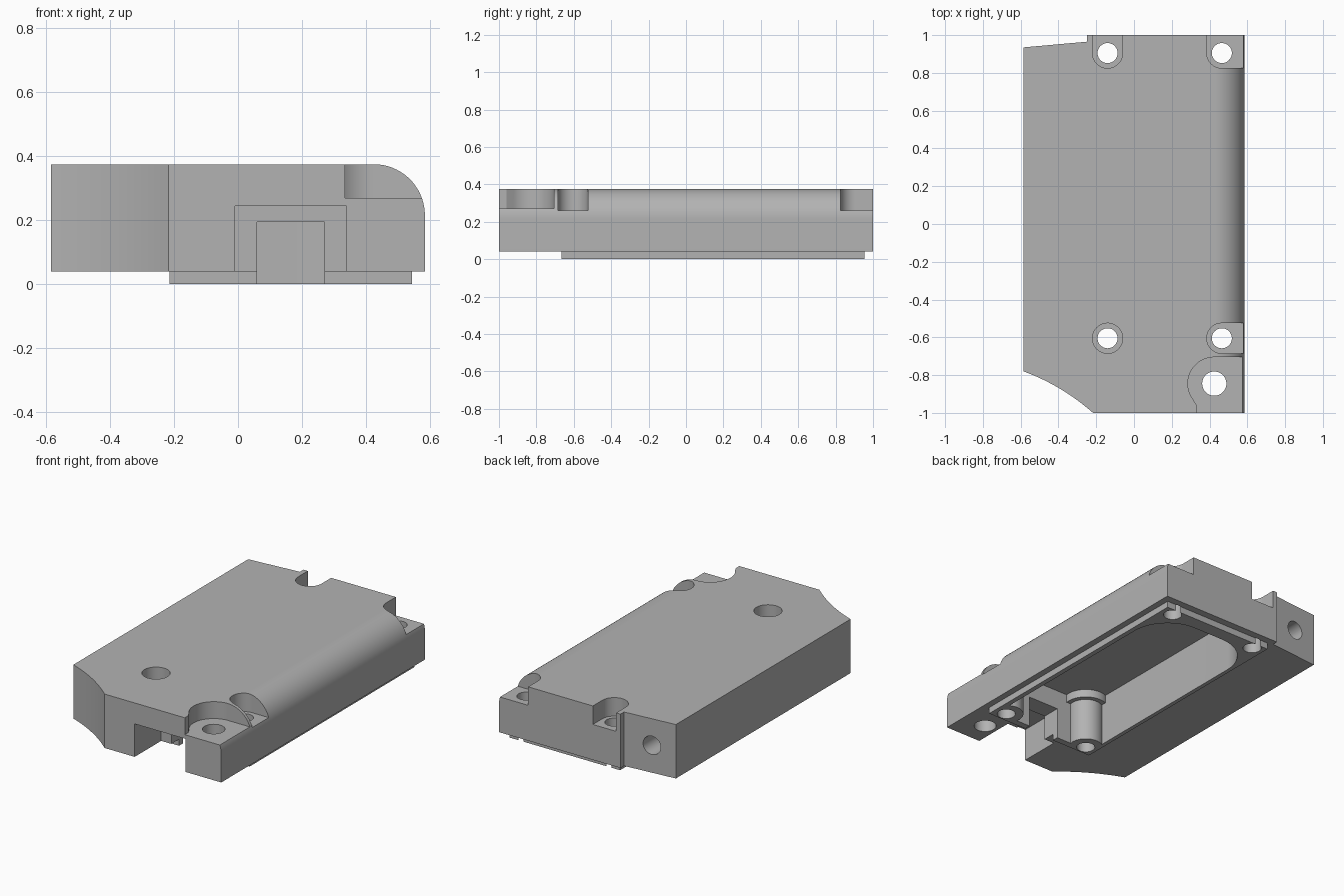
import bpy, bmesh, math
from mathutils import Vector

if "Cube" in bpy.data.objects:
    bpy.data.objects.remove(bpy.data.objects["Cube"])

grey = bpy.data.materials.new("mid_grey")
grey.diffuse_color = (0.45, 0.45, 0.45, 1)
grey.use_nodes = True
grey.node_tree.nodes["Principled BSDF"].inputs["Base Color"].default_value = grey.diffuse_color


def prism(name, pts, lo, hi, axis="z"):
    """Extrude a 2D outline along z (points are x, y) or along y (points are x, z)."""
    bm = bmesh.new()
    place = (lambda a, b: (a, b, lo)) if axis == "z" else (lambda a, b: (a, lo, b))
    face = bm.faces.new([bm.verts.new(place(a, b)) for a, b in pts])
    ext = bmesh.ops.extrude_face_region(bm, geom=[face])
    move = Vector((0, 0, hi - lo)) if axis == "z" else Vector((0, hi - lo, 0))
    bmesh.ops.translate(bm, vec=move, verts=[v for v in ext["geom"] if isinstance(v, bmesh.types.BMVert)])
    bmesh.ops.recalc_face_normals(bm, faces=bm.faces)
    mesh = bpy.data.meshes.new(name)
    bm.to_mesh(mesh)
    bm.free()
    ob = bpy.data.objects.new(name, mesh)
    bpy.context.collection.objects.link(ob)
    mesh.materials.append(grey)
    return ob


def arc(cx, cy, r, a0, a1, n=24):
    steps = [math.radians(a0 + (a1 - a0) * i / n) for i in range(n + 1)]
    return [(cx + r * math.cos(t), cy + r * math.sin(t)) for t in steps]


def circle(cx, cy, r):
    return arc(cx, cy, r, 0, 360, 48)[:-1]


def rect(x0, x1, y0, y1):
    return [(x0, y0), (x1, y0), (x1, y1), (x0, y1)]


def combine(target, tool, operation="DIFFERENCE"):
    mod = target.modifiers.new("combine", "BOOLEAN")
    mod.operation, mod.object, mod.solver = operation, tool, "EXACT"
    bpy.context.view_layer.objects.active = target
    bpy.ops.object.modifier_apply(modifier=mod.name)
    bpy.data.objects.remove(tool)


# Main block with a stepped back edge and a scooped front left corner
scoop = []
for i in range(13):
    t = i / 12
    bow = 0.08 * t * (1 - t)
    scoop.append((-0.585 + 0.368 * t + bow * 0.51, -0.78 - 0.22 * t + bow * 0.86))
housing = prism("housing", scoop + [(0.585, -1), (0.585, 1), (-0.25, 1), (-0.25, 0.965), (-0.585, 0.935)],
                0.04, 0.375)

# Shallow locating flange underneath
combine(housing, prism("flange", rect(-0.215, 0.545, -0.665, 0.955), 0, 0.06), "UNION")

# Rounded upper right edge
combine(housing, prism("edge_round", arc(0.425, 0.215, 0.16, 0, 90) + [(0.425, 0.5), (0.7, 0.5), (0.7, 0.215)],
                       -1.1, 1.1, "y"))

# Underside cavity with round back corners, leaving screw posts at the front
cavity = prism("cavity", [(-0.19, -0.625), (0.515, -0.625)] + arc(0.265, 0.62, 0.25, 0, 90)
               + arc(0.06, 0.62, 0.25, 90, 180), -0.1, 0.315)
for x in (-0.14, 0.465):
    combine(cavity, prism("post", circle(x, -0.605, 0.1), -0.2, 0.4))
    combine(cavity, prism("collar", circle(x, -0.605, 0.13), 0.265, 0.4))
combine(housing, cavity)

# Front notch and the smaller opening into the cavity
combine(housing, prism("notch", rect(-0.01, 0.34, -0.1, 0.245), -1.1, -0.74, "y"))
combine(housing, prism("opening", rect(0.06, 0.27, -0.1, 0.195), -0.9, -0.45, "y"))

# Screw head recesses, open toward the nearest edge
r = 0.08
recesses = [
    (0.26, arc(-0.14, 0.905, r, 180, 360) + [(-0.06, 1.1), (-0.22, 1.1)]),
    (0.26, arc(0.465, 0.905, r, 180, 270) + [(0.7, 0.825), (0.7, 1.1), (0.385, 1.1)]),
    (0.26, circle(-0.14, -0.605, r)),
    (0.26, arc(0.465, -0.605, r, 90, 270) + [(0.7, -0.685), (0.7, -0.525)]),
    (0.27, arc(0.425, -0.845, 0.14, 90, 215) + [(0.333, -0.96), (0.34, -1.1), (0.7, -1.1), (0.7, -0.705)]),
]
for floor, outline in recesses:
    combine(housing, prism("recess", outline, floor, 0.6))

# Through holes
for x, y, radius in [(-0.14, 0.905, 0.053), (0.465, 0.905, 0.053), (-0.14, -0.605, 0.053),
                     (0.465, -0.605, 0.053), (0.425, -0.845, 0.064)]:
    combine(housing, prism("hole", circle(x, y, radius), -0.2, 0.6))

# Blind hole in the back face
combine(housing, prism("side_hole", circle(-0.43, 0.21, 0.057), 0.65, 1.1, "y"))

# Smooth the round walls, keep the edges sharp
housing.data.materials.clear()
housing.data.materials.append(grey)
for p in housing.data.polygons:
    p.material_index = 0
bpy.ops.object.select_all(action="DESELECT")
housing.select_set(True)
bpy.context.view_layer.objects.active = housing
bpy.ops.object.shade_smooth_by_angle(angle=math.radians(30))
